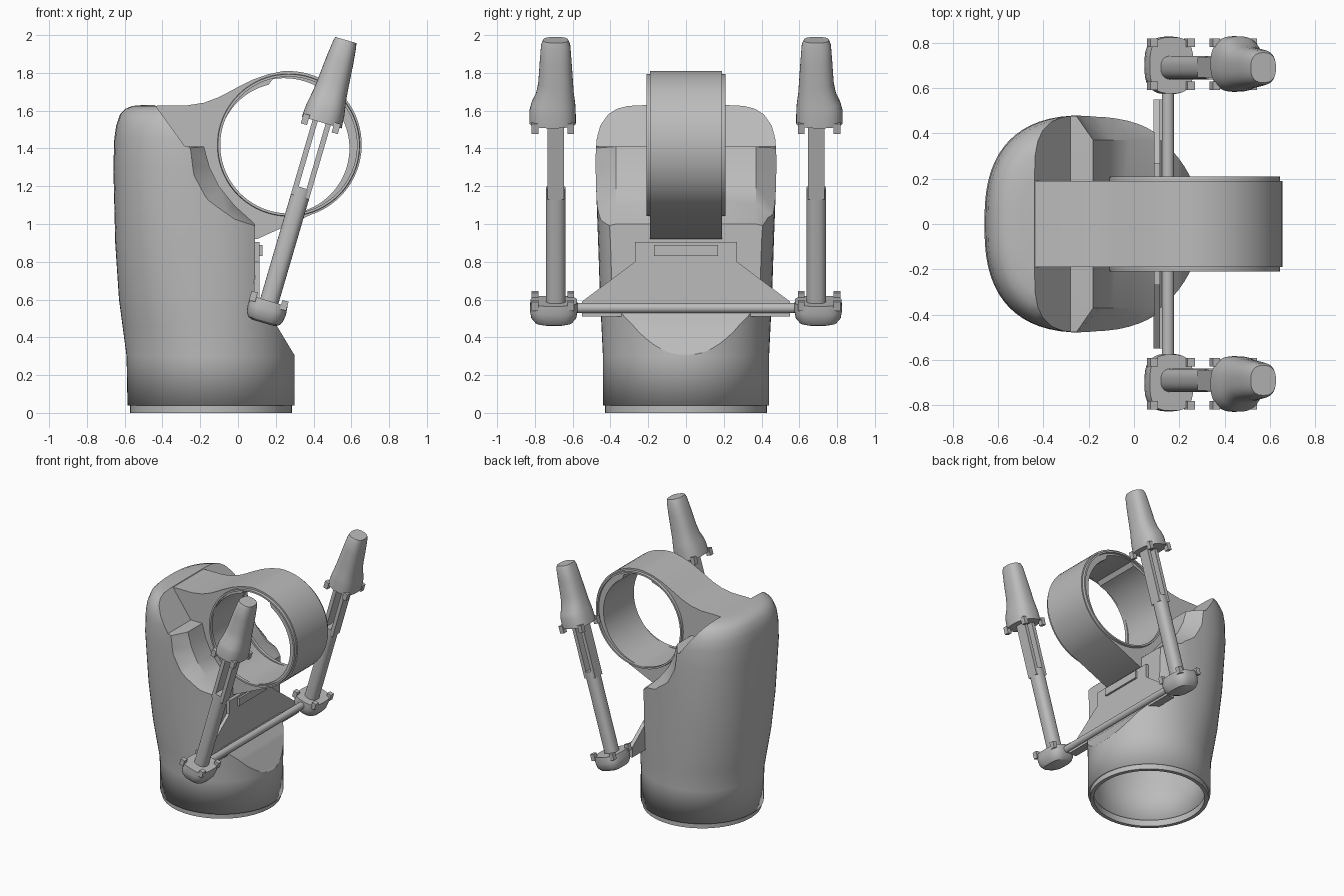
import bpy
import bmesh
from math import sin, cos, pi, radians
from mathutils import Vector, Matrix

default = bpy.data.objects.get("Cube")
if default:
    bpy.data.objects.remove(default, do_unlink=True)

grey = bpy.data.materials.new("plain grey")
grey.use_nodes = True
COLOUR = (0.5, 0.5, 0.5, 1)
grey.diffuse_color = COLOUR
grey.node_tree.nodes["Principled BSDF"].inputs["Base Color"].default_value = COLOUR


def skin(name, rings, closed=False, matrix=Matrix()):
    """Join equal-length rings of points into one surface, capped unless closed."""
    bm = bmesh.new()
    rows = [[bm.verts.new(matrix @ Vector(p)) for p in ring] for ring in rings]
    pairs = list(zip(rows, rows[1:]))
    if closed:
        pairs.append((rows[-1], rows[0]))
    else:
        bm.faces.new(rows[0])
        bm.faces.new(rows[-1])
    n = len(rows[0])
    for a, b in pairs:
        for i in range(n):
            j = (i + 1) % n
            bm.faces.new((a[i], a[j], b[j], b[i]))
    bmesh.ops.recalc_face_normals(bm, faces=bm.faces)
    mesh = bpy.data.meshes.new(name)
    bm.to_mesh(mesh)
    bm.free()
    mesh.materials.append(grey)
    obj = bpy.data.objects.new(name, mesh)
    bpy.context.collection.objects.link(obj)
    return obj


def oval(z, cx, cy, hx, hy, power=2.0, sides=64):
    """Rounded cross-section at height z."""
    ring = []
    for i in range(sides):
        c, s = cos(2 * pi * i / sides), sin(2 * pi * i / sides)
        u = abs(c) ** (2 / power) * (1 if c > 0 else -1)
        v = abs(s) ** (2 / power) * (1 if s > 0 else -1)
        ring.append((cx + hx * u, cy + hy * v, z))
    return ring


def side_ring(y, radius, cx, cz, sides=80):
    """Circle facing the y axis; radius may be a function of the angle."""
    r = radius if callable(radius) else (lambda a: radius)
    angles = [2 * pi * i / sides for i in range(sides)]
    return [(cx + r(a) * cos(a), y, cz + r(a) * sin(a)) for a in angles]


def box(name, x, y, z, matrix=Matrix()):
    return skin(name, [[(x[0], y[0], h), (x[1], y[0], h), (x[1], y[1], h), (x[0], y[1], h)]
                       for h in z], matrix=matrix)


def cut(obj, cutter):
    """Subtract the cutter and keep the result as plain mesh."""
    mod = obj.modifiers.new("cut", "BOOLEAN")
    mod.operation = "DIFFERENCE"
    mod.solver = "EXACT"
    mod.object = cutter
    cutter.hide_render = True
    bpy.context.view_layer.update()
    graph = bpy.context.evaluated_depsgraph_get()
    mesh = bpy.data.meshes.new_from_object(obj.evaluated_get(graph))
    obj.modifiers.clear()
    obj.data = mesh
    bpy.data.objects.remove(cutter, do_unlink=True)


# Main body: round foot swelling to a soft rounded top (z, left, right, half depth, power)
sections = [
    (0.04, -0.585, 0.30, 0.44, 2), (0.3, -0.59, 0.30, 0.44, 2),
    (0.45, -0.61, 0.295, 0.447, 2.1), (0.6, -0.63, 0.29, 0.455, 2.2),
    (0.9, -0.65, 0.27, 0.465, 2.4), (1.3, -0.66, 0.27, 0.48, 2.6),
    (1.45, -0.655, 0.27, 0.478, 2.6), (1.52, -0.645, 0.26, 0.468, 2.6),
    (1.58, -0.625, 0.24, 0.44, 2.6), (1.61, -0.595, 0.21, 0.405, 2.6),
    (1.625, -0.56, 0.17, 0.36, 2.6), (1.63, -0.5, 0.1, 0.28, 2.6)]
body = skin("body", [oval(z, (l + r) / 2, 0, (r - l) / 2, d, p)
                     for z, l, r, d, p in sections])

# Stepped shoulder cut, with cheeks that flare towards the outside
lower = [(0.09, 0.6), (0.2, 0.47), (0.29, 0.32), (0.34, 0.25), (0.6, 0.25), (0.6, 1.7)]
upper = [(-0.49, 1.7), (-0.28, 1.41)]
inner = upper + [(-0.18, 1.41), (-0.15, 1.3), (-0.1, 1.2), (-0.02, 1.1), (0.09, 1.0)] + lower
outer = upper + [(-0.27, 1.4), (-0.25, 1.25), (-0.19, 1.13), (-0.08, 1.04), (0.09, 0.97)] + lower
cut(body, skin("shoulder_cutter", [[(x, y, z) for x, z in prof] for y, prof in
                                   ((-0.5, outer), (-0.37, inner), (0.37, inner), (0.5, outer))]))

# Open the underside and give the shell a wall
bm = bmesh.new()
bm.from_mesh(body.data)
floor = [f for f in bm.faces if f.normal.z < -0.9 and f.calc_center_median().z < 0.05]
bmesh.ops.delete(bm, geom=floor, context="FACES")
bm.to_mesh(body.data)
bm.free()
wall = body.modifiers.new("wall", "SOLIDIFY")
wall.thickness = 0.025
wall.offset = -1

# Thin rim under the body
rim = [(0, 0.428), (0.05, 0.428), (0.05, 0.4), (0, 0.4)]
skin("base_rim", [oval(z, -0.143, 0, r, r) for z, r in rim], closed=True)

# Neck flowing into the large ring
CX, CZ, R = 0.265, 1.42, 0.39
neck = [(-0.52, 1.62), (-0.4, 1.628), (-0.27, 1.628), (-0.18, 1.642), (-0.1, 1.672),
        (0, 1.725), (0.08, 1.765), (0.16, 1.793)]
neck += [(CX + R * cos(radians(a)), CZ + R * sin(radians(a))) for a in range(94, -76, -5)]
neck += [(0.1, 0.92), (0.03, 0.92), (-0.3, 1.1), (-0.5, 1.45)]
holder = skin("ring_holder", [[(x, y, z) for x, z in neck] for y in (-0.19, 0.19)])


def hole(angle):
    return 0.372 if radians(62) < angle < radians(100) else 0.347


cut(holder, skin("hole_cutter", [side_ring(y, hole, 0.243, 1.4) for y in (-0.3, 0.3)]))

# Raised lips on both ring faces
for side, name in ((-1, "front_lip"), (1, "back_lip")):
    lip = [(0.185, 0.378), (0.21, 0.375), (0.21, 0.362), (0.185, 0.362)]
    skin(name, [side_ring(side * y, r, 0.268, 1.418) for y, r in lip], closed=True)

# Bracket plate with its latch, and the cross rod
half = [(0.55, 0.51), (0.55, 0.59), (0.27, 0.8), (0.27, 0.905)]
plate = half + [(-y, z) for y, z in reversed(half)]
skin("bracket_plate", [[(x, y, z) for y, z in plate] for x in (0.085, 0.115)])
box("bracket_latch", (0.1, 0.13), (-0.17, 0.17), (0.83, 0.89))
box("bracket_edge", (0.1, 0.15), (-0.55, 0.55), (0.51, 0.53))
skin("cross_rod", [side_ring(y, 0.027, 0.15, 0.555, 24) for y in (-0.72, 0.72)])

# Tilted arms, each with a foot cup, slotted rails and a flared grip
tilt = Matrix.Translation((0.145, 0, 0.52)) @ Matrix.Rotation(0.285, 4, "Y")
for side, name in ((-1, "right"), (1, "left")):
    def tube(part, rows, power):
        skin(name + part, [oval(s, 0, side * cy, hx, hy, power, 40)
                           for s, cy, hx, hy in rows], matrix=tilt)

    tube("_arm", [(0, 0.69, 0.05, 0.052), (0.7, 0.69, 0.05, 0.052)], 2.4)
    tube("_foot", [(-0.045, 0.7, 0.06, 0.07), (-0.035, 0.7, 0.085, 0.1),
                   (-0.01, 0.7, 0.1, 0.12), (0.03, 0.7, 0.105, 0.127),
                   (0.075, 0.7, 0.1, 0.124)], 3)
    tube("_grip", [(1.06, 0.706, 0.11, 0.123), (1.13, 0.706, 0.105, 0.122),
                   (1.17, 0.702, 0.098, 0.115), (1.22, 0.694, 0.09, 0.1),
                   (1.28, 0.69, 0.084, 0.092), (1.4, 0.69, 0.074, 0.084),
                   (1.49, 0.69, 0.064, 0.077), (1.515, 0.69, 0.058, 0.066)], 2.5)
    for x, rail in ((-0.036, "_rear_rail"), (0.036, "_front_rail")):
        box(name + rail, (x - 0.014, x + 0.014),
            (side * 0.69 - 0.044, side * 0.69 + 0.044), (0.65, 1.08), tilt)
    # Small teeth round the cup and grip openings
    for i, (x, y) in enumerate([(-0.085, 0.61), (0.085, 0.61), (-0.085, 0.8), (0.085, 0.8)]):
        y *= side
        for part, z in (("_foot_tooth_", (0.05, 0.1)), ("_grip_tooth_", (1.025, 1.08))):
            box(name + part + str(i), (x - 0.02, x + 0.014), (y - 0.018, y + 0.018), z, tilt)

# Smooth shading with crisp edges
for obj in bpy.context.collection.objects:
    if obj.type == "MESH":
        obj.data.polygons.foreach_set("use_smooth", [True] * len(obj.data.polygons))
        obj.data.set_sharp_from_angle(angle=radians(32))
        obj.data.update()
